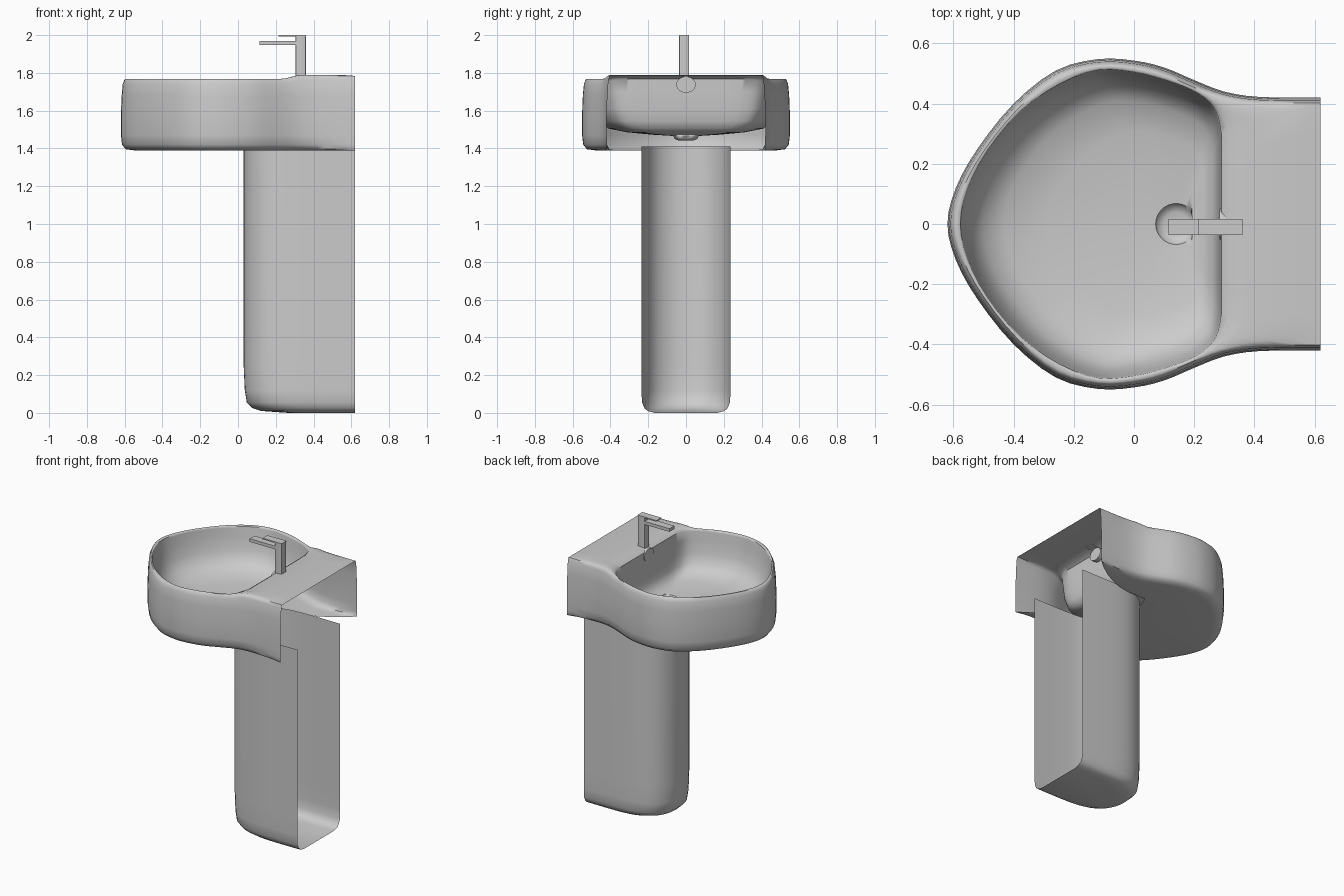
import bpy, bmesh, math
from mathutils import Vector

if "Cube" in bpy.data.objects:
    bpy.data.objects.remove(bpy.data.objects["Cube"])


def finish(name, bm, angle=40):
    bmesh.ops.remove_doubles(bm, verts=bm.verts[:], dist=1e-5)
    bmesh.ops.recalc_face_normals(bm, faces=bm.faces[:])
    me = bpy.data.meshes.new(name)
    bm.to_mesh(me)
    bm.free()
    ob = bpy.data.objects.new(name, me)
    bpy.context.collection.objects.link(ob)
    bpy.ops.object.select_all(action='DESELECT')
    ob.select_set(True)
    bpy.context.view_layer.objects.active = ob
    bpy.ops.object.shade_smooth_by_angle(angle=math.radians(angle))
    return ob


def spline(pts, steps):
    """Smooth curve through points; the first point lies on the mirror plane."""
    p = [Vector(q) for q in pts]
    p = [Vector((p[1].x, -p[1].y))] + p + [p[-1]]
    out = []
    for i in range(1, len(p) - 2):
        a, b, c, d = p[i - 1:i + 3]
        for s in range(steps):
            t = s / steps
            out.append(0.5 * (2 * b + (c - a) * t + (2 * a - 5 * b + 4 * c - d) * t * t
                              + (3 * b - a - 3 * c + d) * t ** 3))
    return out + [p[-1]]


def mirror_loop(half):
    return half + [Vector((q.x, -q.y)) for q in half[-2:0:-1]]


def smooth(a, b, x):
    t = min(1, max(0, (x - a) / (b - a)))
    return t * t * (3 - 2 * t)


# Basin outlines: outer side and bowl mouth, paired point by point
outer = [(-.62, 0), (-.592, .12), (-.52, .25), (-.40, .40), (-.26, .51), (-.12, .548),
         (0, .543), (.1, .52), (.2, .478), (.3, .44), (.42, .422), (.62, .42)]
inner = [(-.575, 0), (-.55, .12), (-.485, .245), (-.38, .37), (-.25, .462), (-.12, .51),
         (0, .503), (.1, .478), (.19, .445), (.25, .405), (.278, .36), (.29, .30)]
back = [(.62, .32), (.62, .21), (.62, .1), (.62, 0)]
lip = [(.29, .22), (.29, .15), (.29, .07), (.29, 0)]
O = mirror_loop(spline(outer, 3) + [Vector(q) for q in back])
I = mirror_loop(spline(inner, 3) + [Vector(q) for q in lip])
N = len(O)
normals = []
for i, q in enumerate(O):
    if q.x > .615:
        normals.append(Vector((0, math.copysign(1, q.y))) if abs(q.y) > .41 else Vector((0, 0)))
    else:
        t = (O[(i + 1) % N] - O[i - 1]).normalized()
        normals.append(Vector((t.y, -t.x)))
        if normals[-1].dot(q - Vector((min(q.x, .55), 0))) < 0 or (i == 0 and normals[-1].x > 0):
            normals[-1].negate()


def top(x):
    return 1.768 + .022 * smooth(.23, .34, x)


def inset(d, z, low=False):
    res = []
    for q, n in zip(O, normals):
        k = min(1, max(0, (.62 - q.x) / .3)) if low else 1
        p = q - n * d * k
        res.append((p.x, p.y, z if z > 1 else top(q.x) + z))
    return res


def under(q):
    # opening of the underside around the pedestal, widening to the back corners
    if q.x < .2:
        return (.05 + .15 * (q.x + .62) / .82, .23 * max(-1, min(1, q.y / .478)), 1.39)
    y = .23 + .19 * ((q.x - .2) / .42) ** 2
    return (q.x, math.copysign(y, q.y), 1.39)


# Basin: underside, outer wall, rim and deck, bowl, drain
loops = [[under(q) for q in O], inset(.07, 1.39, True), inset(.025, 1.396, True),
         inset(.006, 1.42, True), inset(0, 1.47), inset(0, 1.58), inset(.004, 1.68),
         inset(.01, -.025), inset(.018, -.006)]
wall_count = len(loops) - 1
for t, dz in ((.25, 0), (.7, 0), (.92, -.003), (1, -.014)):
    row = []
    for q, n, b in zip(O, normals, I):
        p = (q - n * .018).lerp(b, t)
        row.append((p.x, p.y, top(p.x) + dz))
    loops.append(row)
D = Vector((.14, 0))
for s, z in ((.985, 1.70), (.955, 1.61), (.9, 1.545), (.8, 1.505), (.6, 1.485), (.35, 1.473)):
    loops.append([(*(D + (b - D) * s), z) for b in I])
for r, z in ((.068, 1.466), (.06, 1.45), (.04, 1.442)):
    loops.append([(*(D + (b - D).normalized() * r), z) for b in I])
bm = bmesh.new()
V = [[bm.verts.new(c) for c in row] for row in loops]
for r in range(len(V) - 1):
    for i in range(N):
        j = (i + 1) % N
        if r < wall_count and O[i].x > .615 and O[j].x > .615:
            continue  # back stays open
        bm.faces.new((V[r][i], V[r][j], V[r + 1][j], V[r + 1][i]))
bm.faces.new(V[-1])
bmesh.ops.delete(bm, geom=[v for v in bm.verts if not v.link_faces], context='VERTS')
finish("basin", bm, 50)

# Overflow fitting in the back wall of the bowl
bm = bmesh.new()
bmesh.ops.create_cone(bm, cap_ends=True, segments=24, radius1=.052, radius2=.052, depth=.035)
for v in bm.verts:
    x, y, z = v.co
    v.co = (.301 + z, y, 1.738 + x * .82)
finish("overflow", bm)

# Pedestal: open U section with a rounded, closed foot
half = spline([(.03, 0), (.045, .09), (.10, .17), (.20, .218), (.35, .235), (.62, .235)], 3)
U = [Vector((q.x, -q.y)) for q in half[:0:-1]] + half
bm = bmesh.new()
rows = []
for z, sx, sy in ((1.41, 1, 1), (.25, 1, 1), (.12, .99, 1), (.055, .972, .985),
                  (.025, .92, .93), (.01, .84, .86), (0, .6, .7)):
    rows.append([bm.verts.new((.62 - (.62 - q.x) * sx, q.y * sy, z)) for q in U])
for a, b in zip(rows, rows[1:]):
    for i in range(len(U) - 1):
        bm.faces.new((a[i], a[i + 1], b[i + 1], b[i]))
bm.faces.new(rows[-1])
finish("pedestal", bm, 50)


# Tap: column, spout and lever
def block(name, x0, x1, z0, z1, y0=-.036, y1=.017, bevel=0):
    bm = bmesh.new()
    bmesh.ops.create_cube(bm, size=1)
    for v in bm.verts:
        v.co = (x0 + (v.co.x + .5) * (x1 - x0), y0 + (v.co.y + .5) * (y1 - y0),
                z0 + (v.co.z + .5) * (z1 - z0))
    if bevel:
        edges = [e for e in bm.edges if abs(e.verts[0].co.z - e.verts[1].co.z) > .1]
        bmesh.ops.bevel(bm, geom=edges, offset=bevel, segments=2, affect='EDGES', profile=.5)
    finish(name, bm, 30)


block("tap_column", .305, .36, 1.78, 1.992, bevel=.006)
block("tap_spout", .115, .31, 1.948, 1.97)
block("tap_lever", .215, .36, 1.992, 2.0)
